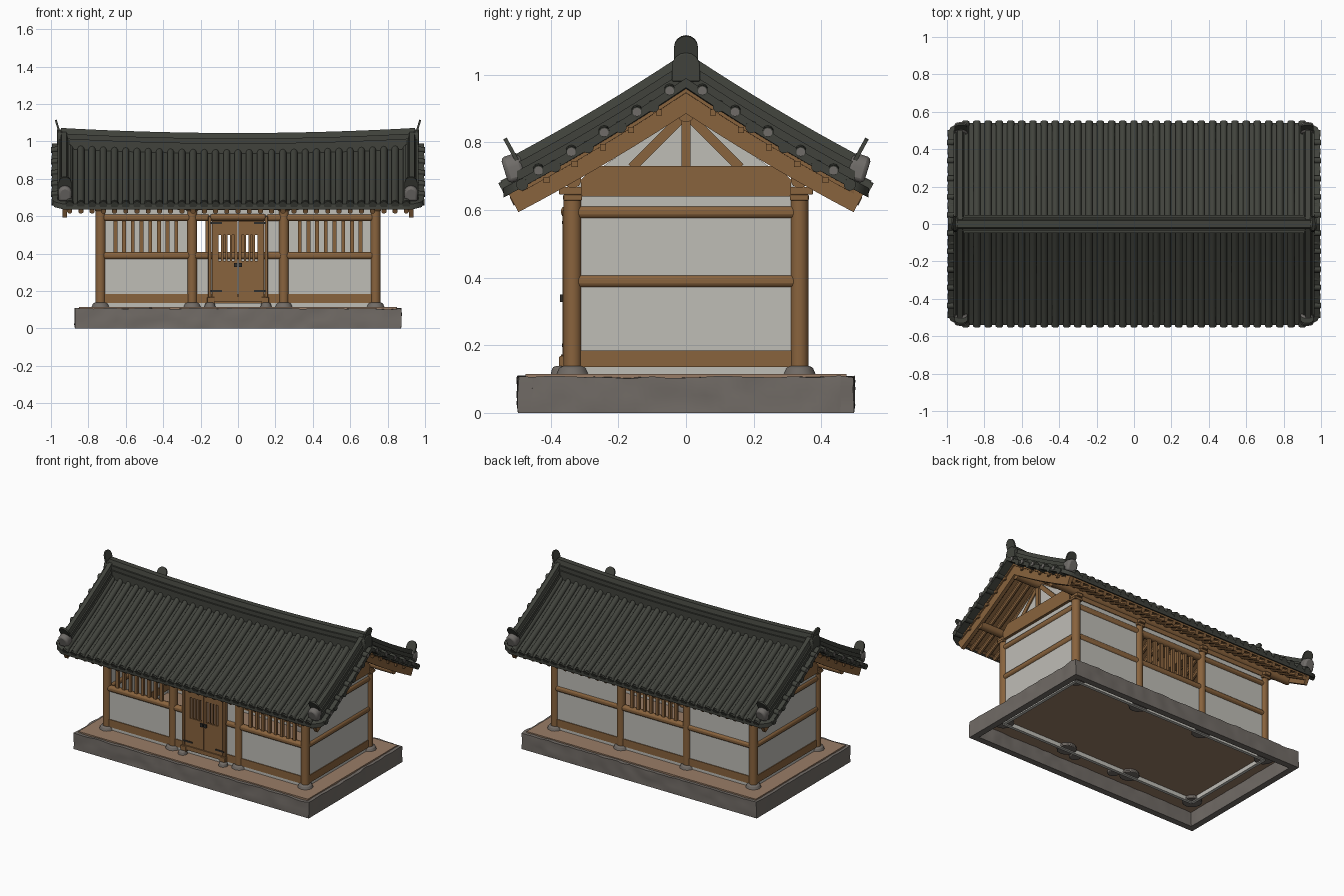
import bpy, bmesh, math
from mathutils import Vector, noise

if "Cube" in bpy.data.objects:
    bpy.data.objects.remove(bpy.data.objects["Cube"])


def material(name, r, g, b):
    m = bpy.data.materials.new(name)
    m.use_nodes = True
    m.diffuse_color = (r, g, b, 1)
    m.node_tree.nodes["Principled BSDF"].inputs["Base Color"].default_value = (r, g, b, 1)
    return m


WOOD = material("warm timber", 0.25, 0.125, 0.047)
TILE = material("dark roof tile", 0.052, 0.055, 0.045)
PLASTER = material("pale plaster", 0.52, 0.51, 0.47)
STONE = material("grey stone", 0.165, 0.147, 0.132)
ENDCAP = material("light clay", 0.16, 0.15, 0.14)
EARTH = material("packed earth", 0.32, 0.205, 0.135)
IRON = material("black iron", 0.03, 0.028, 0.025)
SIDES = (-1, 1)


def finish(bm, name, mat, bevel=0.0, angle=40):
    bmesh.ops.recalc_face_normals(bm, faces=bm.faces)
    me = bpy.data.meshes.new(name)
    bm.to_mesh(me)
    bm.free()
    me.materials.append(mat)
    ob = bpy.data.objects.new(name, me)
    bpy.context.scene.collection.objects.link(ob)
    if bevel:
        mod = ob.modifiers.new("soft edges", "BEVEL")
        mod.width, mod.segments = bevel, 2
    bpy.ops.object.select_all(action="DESELECT")
    ob.select_set(True)
    bpy.context.view_layer.objects.active = ob
    bpy.ops.object.shade_smooth_by_angle(angle=math.radians(angle))


def box(bm, x0, x1, y0, y1, z0, z1):
    for v in bmesh.ops.create_cube(bm, size=1)["verts"]:
        v.co = Vector((x0 + (x1 - x0) * (v.co.x + .5), y0 + (y1 - y0) * (v.co.y + .5),
                       z0 + (z1 - z0) * (v.co.z + .5)))


def sweep(bm, path, profile, upright=False):
    """Carry a closed (side, up) profile along a path and cap both ends."""
    path, rings = [Vector(p) for p in path], []
    for i, p in enumerate(path):
        t = (path[min(i + 1, len(path) - 1)] - path[max(i - 1, 0)]).normalized()
        side = t.cross(Vector((0, 0, 1)) if abs(t.z) < .99 else Vector((0, 1, 0))).normalized()
        up = Vector((0, 0, 1)) if upright else side.cross(t)
        rings.append([bm.verts.new(p + side * a + up * b) for a, b in profile])
    n = len(profile)
    for r, s in zip(rings, rings[1:]):
        for k in range(n):
            bm.faces.new((r[k], r[(k + 1) % n], s[(k + 1) % n], s[k]))
    bm.faces.new(rings[0])
    bm.faces.new(rings[-1])


def circle(r, n=10):
    return [(r * math.cos((k + .5) * math.tau / n), r * math.sin((k + .5) * math.tau / n)) for k in range(n)]


def arch(w, h, n=8):
    return [(-w, 0), (w, 0)] + [(w * math.cos(k * math.pi / n), h - w + w * math.sin(k * math.pi / n))
                                for k in range(n + 1)]


def roof_z(x, y):
    a = abs(y) / .54
    return .665 + (.295 + .03 * x * x) * (1 - a) - .038 * a * (1 - a)


def slope(x, s, y0, y1, dz, n=8):
    ys = [y0 + (y1 - y0) * i / n for i in range(n + 1)]
    return [(x, s * y, roof_z(x, y) + dz) for y in ys]


# Stone plinth: four rough walls around an earth floor
bm = bmesh.new()
for s in SIDES:
    box(bm, -.872, .872, s * .455, s * .497, 0, .106)
    box(bm, s * .83, s * .872, -.456, .456, 0, .106)
for axis, reach in enumerate((.86, .48, .09)):
    for k in range(1, int(2 * reach / .03)):
        cut = Vector((0, 0, 0))
        cut[axis] = 1
        start = -reach + k * .03 if axis < 2 else k * .024
        bmesh.ops.bisect_plane(bm, geom=bm.verts[:] + bm.edges[:] + bm.faces[:],
                               plane_co=cut * start, plane_no=cut)
for v in bm.verts:
    if v.co.z > .01:
        v.co += noise.noise_vector(v.co * 15) * .006
finish(bm, "stone_plinth", STONE, angle=60)
bm = bmesh.new()
box(bm, -.85, .85, -.475, .475, .097, .115)
finish(bm, "earth_floor", EARTH)

# Columns on stone pads, with stacked brackets on top
COLS = [(x, s * .335) for x in (-.735, -.245, .245, .735) for s in SIDES]
pads, cols, caps = bmesh.new(), bmesh.new(), bmesh.new()
for x, y in COLS:
    sweep(cols, [(x, y, .13), (x, y, .64)], circle(.027, 16))
    box(caps, x - .03, x + .03, y - .028, y + .028, .628, .645)
    box(caps, x - .022, x + .022, y - .04, y + .04, .645, .668)
for x, y, r in [(x, y, .064) for x, y in COLS] + [(s * .15, -.37, .04) for s in SIDES]:
    top = bmesh.ops.create_cone(pads, cap_ends=True, segments=12, radius1=r, radius2=r * .6, depth=.062)
    for v in top["verts"]:
        v.co += Vector((x, y, .107))
finish(pads, "stone_pads", STONE, .008)
finish(cols, "columns", WOOD)
finish(caps, "column_brackets", WOOD, .003)

# Plaster walls and gable triangles
bm = bmesh.new()
for s in SIDES:
    box(bm, s * .725, s * .745, -.335, .335, .07, .645)
    box(bm, s * .245, s * .735, .325, .345, .07, .645)
    box(bm, s * .245, s * .735, -.345, -.325, .07, .385)
    box(bm, s * .155, s * .245, -.345, -.325, .07, .385)
    box(bm, -.735, .735, s * .325, s * .345, .6, .66)
    tri = [(-.33, .67), (.33, .67), (0, .9)]
    sweep(bm, [(s * .728, 0, 0), (s * .742, 0, 0)], tri)
box(bm, -.245, .245, .325, .345, .07, .385)
box(bm, -.245, .245, -.345, -.325, .07, .135)
box(bm, .155, .245, -.34, -.33, .38, .6)
finish(bm, "plaster_walls", PLASTER)

# Horizontal rails on every wall, the sill being flatter
sill, rails = bmesh.new(), bmesh.new()
for bm, z0, z1, d in ((sill, .135, .185, .015), (rails, .37, .408, .02), (rails, .574, .612, .02)):
    for s in SIDES:
        box(bm, s * (.735 - d), s * (.735 + d), -.335, .335, z0, z1)
        box(bm, s * .15, s * .735, -.335 - d, -.335 + d, z0, z1)
    box(bm, -.735, .735, .335 - d, .335 + d, z0, z1)
box(rails, -.15, .15, -.37, -.313, .578, .612)
box(sill, -.15, .15, -.37, -.32, .145, .172)
finish(sill, "wall_sills", WOOD)
finish(rails, "wall_rails", WOOD, .014, 60)

# Lattice windows: front side bays and rear middle bay
bm = bmesh.new()
for i in range(8):
    step = i * .0465
    for x, y in ((-.33 - step, -.335), (.33 + step, -.335), (-.163 + step, .335)):
        box(bm, x - .01, x + .01, y - .009, y + .009, .4, .58)
finish(bm, "window_lattice", WOOD)

# Double door with slatted openings, frame and ironwork
frame, door, iron = bmesh.new(), bmesh.new(), bmesh.new()
for s in SIDES:
    box(frame, s * .142, s * .16, -.365, -.32, .14, .6)
    box(frame, s * .125, s * .165, -.375, -.34, .13, .168)
    for x0, x1, z0, z1 in ((.002, .14, .172, .36), (.002, .14, .5, .575), (.002, .018, .36, .5), (.104, .14, .36, .5)):
        box(door, s * x0, s * x1, -.362, -.346, z0, z1)
    for i in range(3):
        x = s * (.038 + i * .023)
        box(door, x - .006, x + .006, -.36, -.348, .36, .5)
    for z in (.195, .558):
        box(iron, s * .085, s * .15, -.366, -.36, z, z + .01)
    box(iron, s * .004, s * .022, -.372, -.36, .328, .35)
finish(frame, "door_frame", WOOD, .003)
finish(door, "door_leaves", WOOD)
finish(iron, "door_ironwork", IRON)

# Roof timbers: cross beams, king posts, struts, purlins
bm = bmesh.new()
for x in (-.735, -.245, .245, .735):
    beam = [(-.31, .64), (.31, .64), (.31, .69), (.27, .73), (-.27, .73), (-.31, .69)]
    sweep(bm, [(x - .028, 0, 0), (x + .028, 0, 0)], beam)
    box(bm, x - .022, x + .022, -.014, .014, .72, .88)
    for s in SIDES:
        sweep(bm, [(x, s * .16, .725), (x, s * .015, .87)], circle(.02, 4))
finish(bm, "cross_beams", WOOD)
bm = bmesh.new()
for y, z in ((0, .885), (-.335, .69), (.335, .69)):
    sweep(bm, [(-.925, y, z), (.925, y, z)], circle(.026, 12))
for s in SIDES:
    box(bm, -.735, .735, s * .325, s * .35, .64, .67)
finish(bm, "purlins", WOOD)

# Rafters, eave boards and gable boards
rafters, boards, pegs = bmesh.new(), bmesh.new(), bmesh.new()
for s in SIDES:
    for i in range(-15, 16):
        sweep(rafters, slope(i * .06, s, 0, .515, -.052, 4), circle(.014, 8))
    box(boards, -.93, .93, s * .495, s * .515, .642, .66)
    for t in SIDES:
        rect = [(-.012, -.084), (.012, -.084), (.012, -.018), (-.012, -.018)]
        sweep(boards, slope(t * .925, s, 0, .535, 0), rect)
        for k in range(5):
            y = .08 + k * .083
            z = roof_z(.93, y) - .045
            box(pegs, t * .93, t * .95, s * y - .009, s * y + .009, z - .009, z + .009)
finish(rafters, "rafters", WOOD)
finish(boards, "eave_and_gable_boards", WOOD)
finish(pegs, "gable_pegs", WOOD)


def sheet(name, hw, hy, corner, dz, thick, mat):
    bm, rows = bmesh.new(), []
    for y in [hy * k / 24 for k in range(-24, 25)]:
        d = max(0, (abs(y) - hy + corner) / corner)
        w = hw - corner * (1 - math.sqrt(max(0, 1 - d * d)))
        rows.append([bm.verts.new((w * k / 12, y, roof_z(w * k / 12, y) + dz)) for k in range(-12, 13)])
    for a, b in zip(rows, rows[1:]):
        for k in range(24):
            bm.faces.new((a[k], a[k + 1], b[k + 1], b[k]))
    lower = bmesh.ops.extrude_face_region(bm, geom=bm.faces[:])["geom"]
    for v in lower:
        if isinstance(v, bmesh.types.BMVert):
            v.co.z -= thick
    finish(bm, name, mat)


# Roof skin: tile bed over timber boarding
sheet("tile_bed", .994, .54, .06, 0, .028, TILE)
sheet("roof_boarding", .945, .52, .05, -.028, .012, WOOD)

# Round tile rows with eave discs; verge tiles alternate pale round ends and drips
rows, discs = bmesh.new(), bmesh.new()
for s in SIDES:
    for i in range(-15, 16):
        sweep(rows, slope(i * .06, s, .02, .54, .004), circle(.019))
        sweep(rows, slope(i * .06, s, .525, .545, -.002, 1), circle(.021))
    for t in SIDES:
        for k in range(10):
            y = s * (.048 + k * .0485)
            z = roof_z(1, y)
            if k % 2:
                sweep(rows, [(t * .94, y, z - .018), (t * .997, y, z - .02)], circle(.018))
            else:
                sweep(rows, [(t * .92, y, z + .004), (t * .997, y, z - .006)], circle(.017))
                sweep(discs, [(t * .99, y, z - .006), (t, y, z - .006)], circle(.013))
finish(rows, "round_tile_rows", TILE)
finish(discs, "verge_tile_ends", ENDCAP)

# Main ridge and four verge ridges, layered
bm = bmesh.new()
half = [(.047, -.025), (.047, .03), (.037, .03), (.037, .056), (.026, .056), (.018, .085)]
ridge = half + [(-a, b) for a, b in reversed(half)]
sweep(bm, [(x / 10, 0, roof_z(x / 10, 0)) for x in [-9.5] + list(range(-9, 10)) + [9.5]], ridge)
for s in SIDES:
    for t in SIDES:
        sweep(bm, slope(t * .93, s, .02, .5, 0), [(a * .75, b * .95) for a, b in ridge], True)
finish(bm, "ridges", TILE)

# Ridge ends: rounded blocks with leaning crest plates
tops, blocks, crests = bmesh.new(), bmesh.new(), bmesh.new()
for t in SIDES:
    sweep(tops, [(t * .94, 0, .98), (t * .968, 0, .98)], arch(.042, .085))
    p = Vector((t * .948, 0, 1.045))
    sweep(crests, [p, p + Vector((t, 0, -.3)) * .01], arch(.035, .075))
    for s in SIDES:
        sweep(blocks, [(t * .925, s * .47, .695), (t * .925, s * .525, .678)], arch(.036, .08))
        p = Vector((t * .925, s * .495, .75))
        sweep(crests, [p, p + Vector((0, s, -.55)) * .01], arch(.034, .073))
finish(tops, "main_ridge_ends", TILE, .004)
finish(blocks, "verge_ridge_ends", ENDCAP, .012)
finish(crests, "ridge_crests", TILE)
